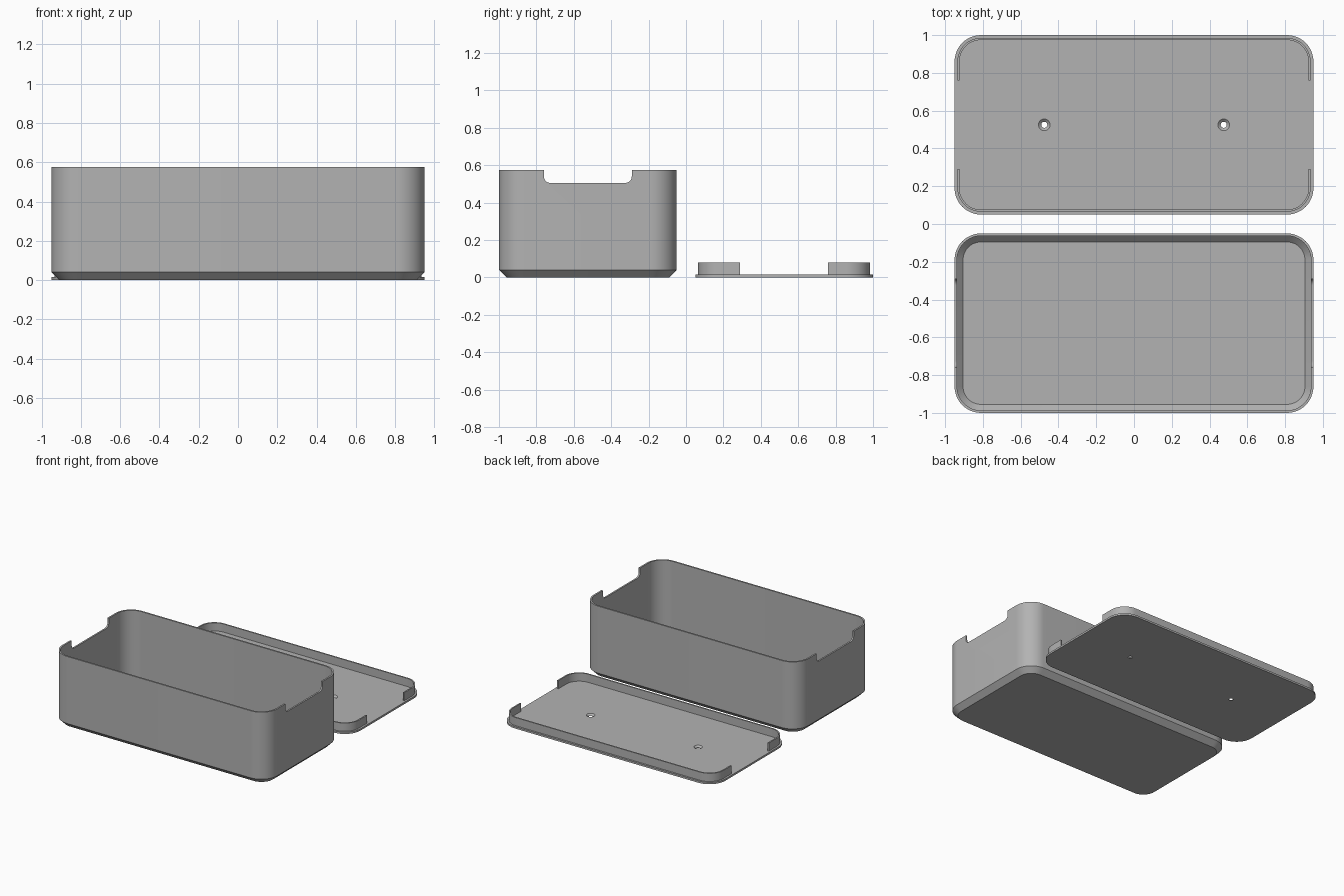
import bpy, bmesh, math

if "Cube" in bpy.data.objects:
    bpy.data.objects.remove(bpy.data.objects["Cube"], do_unlink=True)

HALF_X, HALF_Y, RADIUS = 0.95, 0.475, 0.14   # shared plan outline
MID_Y = 0.525                                # distance of each part from y = 0

grey = bpy.data.materials.new("plain grey")
grey.use_nodes = True
grey.diffuse_color = (0.45, 0.45, 0.45, 1)
grey.node_tree.nodes["Principled BSDF"].inputs["Base Color"].default_value = grey.diffuse_color


def rounded(hx, hy, r, steps=12):
    """Counter-clockwise outline of a rounded rectangle."""
    pts = []
    for i, (sx, sy) in enumerate([(1, 1), (-1, 1), (-1, -1), (1, -1)]):
        for k in range(steps + 1):
            a = math.pi / 2 * (i + k / steps)
            pts.append((sx * (hx - r) + r * math.cos(a), sy * (hy - r) + r * math.sin(a)))
    return pts


def inset(d):
    return rounded(HALF_X - d, HALF_Y - d, RADIUS - d)


def circle(r, n=32):
    return [(r * math.cos(2 * math.pi * k / n), r * math.sin(2 * math.pi * k / n)) for k in range(n)]


def loft(name, rings, place, closed=False):
    """Skin a list of (outline, height); cap the ends, or join last to first."""
    bm = bmesh.new()
    loops = [[bm.verts.new((*place(x, y), z) if len(place(x, y)) == 2 else place(x, y, z))
              for x, y in pts] for pts, z in rings]
    pairs = list(zip(loops, loops[1:]))
    if closed:
        pairs.append((loops[-1], loops[0]))
    else:
        bm.faces.new(loops[0][::-1])
        bm.faces.new(loops[-1])
    for a, b in pairs:
        n = len(a)
        for i in range(n):
            j = (i + 1) % n
            bm.faces.new((a[i], a[j], b[j], b[i]))
    bmesh.ops.recalc_face_normals(bm, faces=bm.faces)
    mesh = bpy.data.meshes.new(name)
    bm.to_mesh(mesh)
    bm.free()
    mesh.materials.append(grey)
    ob = bpy.data.objects.new(name, mesh)
    bpy.context.collection.objects.link(ob)
    return ob


def at(cx, cy):
    return lambda x, y: (x + cx, y + cy)


def activate(ob):
    bpy.ops.object.select_all(action='DESELECT')
    ob.select_set(True)
    bpy.context.view_layer.objects.active = ob


def cut(ob, cutter):
    mod = ob.modifiers.new("cut", 'BOOLEAN')
    mod.operation, mod.solver, mod.object = 'DIFFERENCE', 'EXACT', cutter
    activate(ob)
    bpy.ops.object.modifier_apply(modifier=mod.name)
    bpy.data.objects.remove(cutter, do_unlink=True)


def notch_cutter(cy, bottom, r):
    """Long bar along x with rounded lower edges."""
    hz = 0.2
    bar = loft("notch_cutter", [(rounded(0.235, hz, r, 8), -1.2), (rounded(0.235, hz, r, 8), 1.2)],
               at(0, 0))
    for v in bar.data.vertices:
        y, z, x = v.co
        v.co = (x, y + cy, z + bottom + hz)
    bar.hide_render = True
    return bar


# Tray: chamfered base, thin wall, chamfered inner floor
tray = loft("tray", [(inset(0.04), 0), (inset(0), 0.04), (inset(0), 0.575),
                     (inset(0.013), 0.575), (inset(0.013), 0.047), (inset(0.045), 0.015)],
            at(0, -MID_Y))
cut(tray, notch_cutter(-MID_Y, 0.505, 0.035))

# Lid plate with two countersunk holes
lid = loft("lid_plate", [(inset(0), 0), (inset(0), 0.015)], at(0, MID_Y))
for side in (-1, 1):
    hole = loft("hole_cutter", [(circle(0.016), -0.02), (circle(0.016), 0.002),
                                (circle(0.031), 0.015), (circle(0.031), 0.03)],
                at(side * 0.475, MID_Y))
    hole.hide_render = True
    cut(lid, hole)

# Lid lip: thin upright rim, open at both ends
lip = loft("lid_lip", [(inset(0.015), 0.014), (inset(0.015), 0.08),
                       (inset(0.026), 0.08), (inset(0.026), 0.014)], at(0, MID_Y), closed=True)
cut(lip, notch_cutter(MID_Y, 0.0, 0.001))

for ob in (tray, lid, lip):
    activate(ob)
    bpy.ops.object.shade_smooth_by_angle(angle=math.radians(30))
